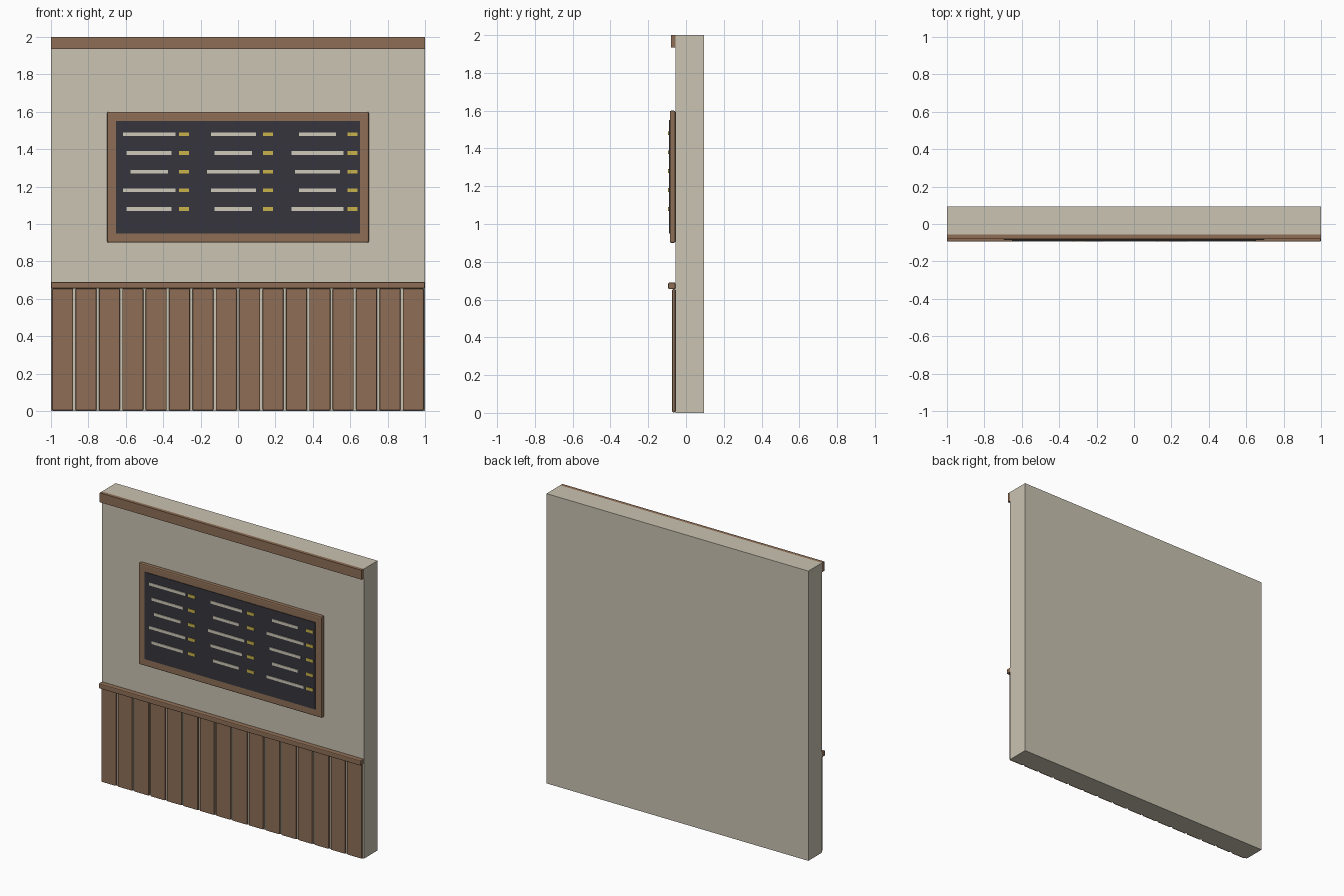
import bpy

cube = bpy.data.objects.get("Cube")
if cube:
    bpy.data.objects.remove(cube, do_unlink=True)


def material(name, rgb):
    """Flat colour given as 0-255 display values."""
    linear = [((c / 255 + 0.055) / 1.055) ** 2.4 for c in rgb] + [1]
    mat = bpy.data.materials.new(name)
    mat.use_nodes = True
    mat.diffuse_color = linear
    mat.node_tree.nodes["Principled BSDF"].inputs["Base Color"].default_value = linear
    return mat


plaster = material("plaster", (202, 195, 178))
wood = material("brown wood", (142, 111, 86))
slate = material("dark slate", (54, 53, 61))
cream = material("cream lettering", (206, 200, 184))
gold = material("gold", (200, 178, 75))


def box(name, mat, x, y, z, bevel=0):
    """Box from (low, high) ranges on each axis, with optional rounded edges."""
    bpy.ops.mesh.primitive_cube_add(size=1, location=[sum(r) / 2 for r in (x, y, z)])
    obj = bpy.context.object
    obj.name = name
    obj.scale = [r[1] - r[0] for r in (x, y, z)]
    bpy.ops.object.transform_apply(location=False, rotation=False, scale=True)
    obj.data.materials.append(mat)
    if bevel:
        mod = obj.modifiers.new("soft edges", "BEVEL")
        mod.width = bevel
        mod.segments = 2
    return obj


WALL = -0.056   # front face of the wall
FRONT = -0.094  # foremost surface

# Wall and horizontal trims
box("wall", plaster, (-1, 1), (WALL, -FRONT), (0, 2))
box("top_trim", wood, (-1, 1), (-0.08, WALL), (1.935, 2))
box("chair_rail", wood, (-1, 1), (FRONT, WALL), (0.655, 0.69), 0.006)

# Wainscot planks
PLANKS = 16
pitch = 2 / PLANKS
for i in range(PLANKS):
    mid = -1 + pitch * (i + 0.5)
    box(f"plank_{i + 1}", wood, (mid - 0.056, mid + 0.056), (-0.073, WALL),
        (0.003, 0.655), 0.006)

# Menu board
box("board_frame", wood, (-0.7, 0.7), (-0.086, WALL), (0.9, 1.6), 0.008)
box("board_panel", slate, (-0.652, 0.652), (-0.09, -0.08), (0.95, 1.55))

# Painted lines with a price mark beside each
lengths = (0.28, 0.24, 0.20)
for col in range(3):
    for row in range(5):
        mid = -0.475 + 0.45 * col
        z = 1.48 - 0.1 * row
        half = lengths[(col + row) % 3] / 2
        depth, height = (FRONT, -0.089), (z - 0.01, z + 0.01)
        box(f"menu_line_{col + 1}_{row + 1}", cream, (mid - half, mid + half), depth, height)
        box(f"price_mark_{col + 1}_{row + 1}", gold, (mid + 0.16, mid + 0.213), depth, height)
